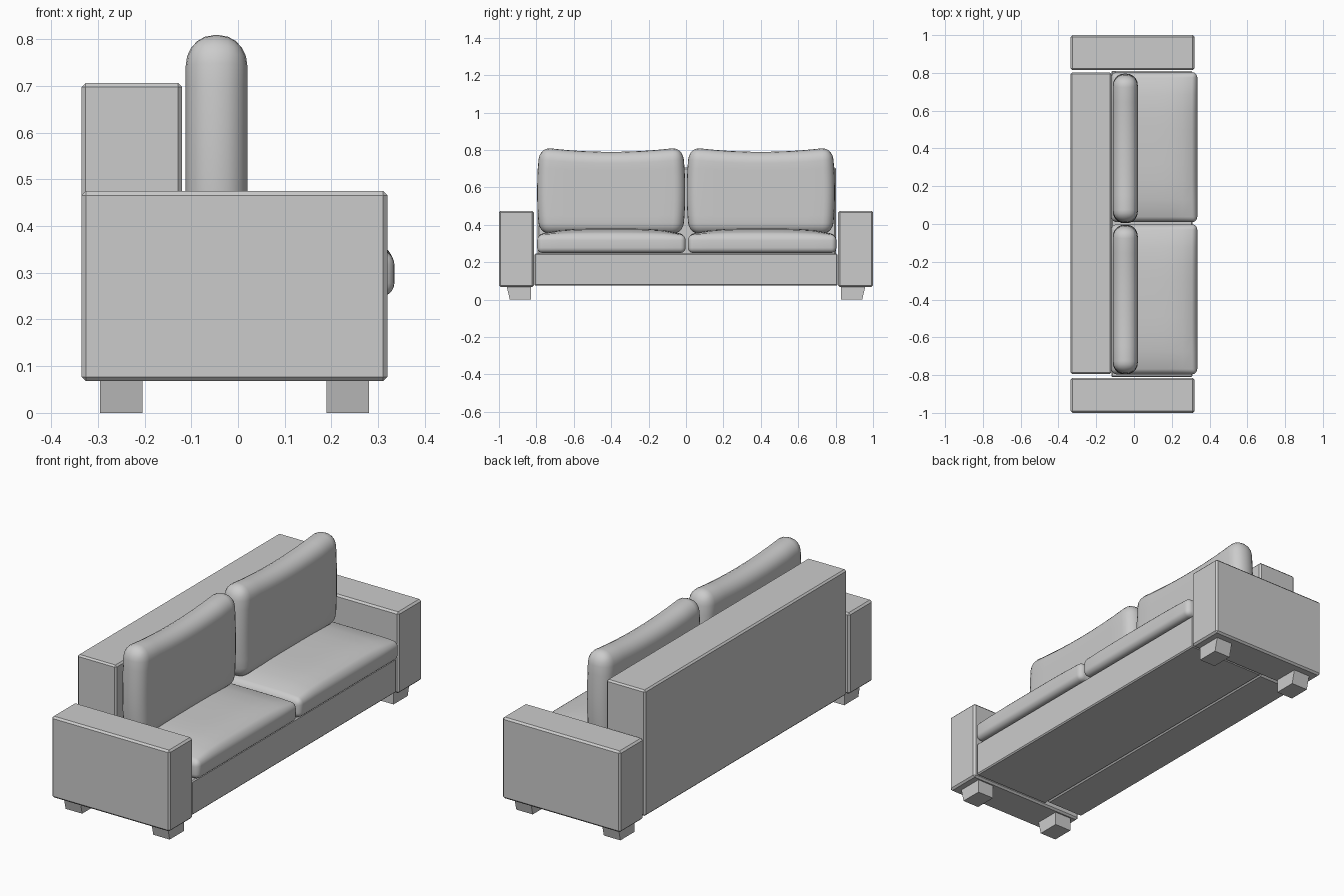
import bpy, bmesh
from mathutils import Vector

if "Cube" in bpy.data.objects:
    bpy.data.objects.remove(bpy.data.objects["Cube"])


def finish(name, bm, smooth=False):
    bmesh.ops.recalc_face_normals(bm, faces=bm.faces)
    me = bpy.data.meshes.new(name)
    bm.to_mesh(me)
    bm.free()
    ob = bpy.data.objects.new(name, me)
    bpy.context.collection.objects.link(ob)
    if smooth:
        for p in me.polygons:
            p.use_smooth = True
    return ob


def box_mesh(lo, hi, bevel=0.0, segments=1):
    lo, hi = Vector(lo), Vector(hi)
    bm = bmesh.new()
    bmesh.ops.create_cube(bm, size=1)
    for v in bm.verts:
        v.co = Vector(((lo[i] + hi[i]) / 2 + v.co[i] * (hi[i] - lo[i])) for i in range(3))
    if bevel:
        bmesh.ops.bevel(bm, geom=bm.edges[:], offset=bevel, segments=segments,
                        profile=0.5, affect='EDGES')
    return bm


def cushion(name, lo, hi, radius, shape):
    """Rounded box with extra loops, bent by shape(unit position, position)."""
    bm = box_mesh(lo, hi, radius, 5)
    lo, hi = Vector(lo), Vector(hi)
    for axis in range(3):
        a, b = lo[axis] + radius, hi[axis] - radius
        if b - a < 0.05:
            continue
        normal = Vector((0, 0, 0))
        normal[axis] = 1
        for k in range(1, 8):
            point = normal * (a + (b - a) * k / 8)
            bmesh.ops.bisect_plane(bm, geom=bm.verts[:] + bm.edges[:] + bm.faces[:],
                                   plane_co=point, plane_no=normal)
    mid, half = (lo + hi) / 2, (hi - lo) / 2
    for v in bm.verts:
        u = Vector((v.co[i] - mid[i]) / half[i] for i in range(3))
        v.co = shape(u, v.co.copy(), mid)
    return finish(name, bm, True)


def seat_shape(u, p, mid):
    # crowned top that drops toward the edges
    if u.z > 0:
        p.z += 0.035 * u.z * (1 - u.y ** 4) * (1 - max(u.x, 0) ** 4)
    return p


def back_shape(u, p, mid):
    # raised top corners, sides pinched at top and bottom
    if u.z > 0:
        p.z += 0.026 * u.z * u.y ** 2
    p.y = mid.y + (p.y - mid.y) * (1 - 0.035 * u.z ** 2)
    return p


# frame
finish("backrest", box_mesh((-0.335, -0.795, 0.075), (-0.12, 0.803, 0.706), 0.008))
finish("base", box_mesh((-0.12, -0.81, 0.075), (0.31, 0.81, 0.247), 0.006))

# arms, legs and cushions, one set per side
for side, s in (("left", -1), ("right", 1)):
    y0, y1 = sorted((s * 0.814, s * 1.0))
    finish(f"{side}_arm", box_mesh((-0.335, y0, 0.068), (0.32, y1, 0.475), 0.009))

    # legs with a tapered outer face
    for place, x0, x1 in (("back", -0.296, -0.204), ("front", 0.19, 0.281)):
        y0, y1 = sorted((s * 0.83, s * 0.96))
        bm = box_mesh((x0, y0, 0), (x1, y1, 0.075))
        for v in bm.verts:
            if v.co.z < 0.01 and abs(v.co.y) > 0.9:
                v.co.y = s * 0.942
        finish(f"{side}_{place}_leg", bm)

    y0, y1 = sorted((s * 0.006, s * 0.8))
    cushion(f"{side}_seat_cushion", (-0.12, y0 + 0.004, 0.25), (0.335, y1 + 0.004, 0.345),
            0.028, seat_shape)
    y0, y1 = sorted((s * 0.004, s * 0.796))
    cushion(f"{side}_back_cushion", (-0.112, y0, 0.35), (0.02, y1, 0.79),
            0.06, back_shape)
